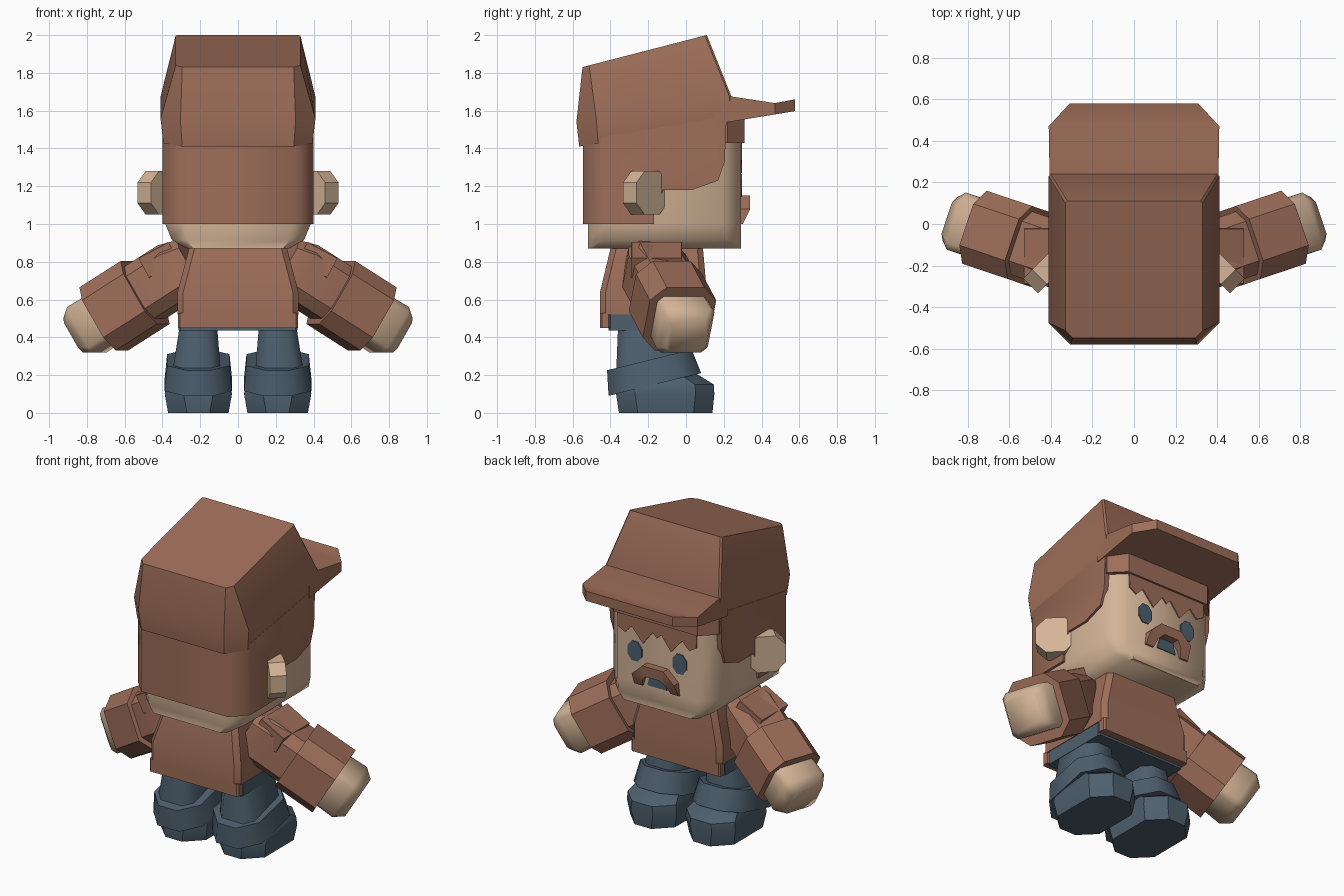
import bpy, bmesh, math
from mathutils import Vector as V

if "Cube" in bpy.data.objects:
    bpy.data.objects.remove(bpy.data.objects["Cube"])


def material(name, rgb):
    m = bpy.data.materials.new(name)
    m.diffuse_color = (*rgb, 1)
    m.use_nodes = True
    m.node_tree.nodes["Principled BSDF"].inputs["Base Color"].default_value = m.diffuse_color
    return m


BROWN = material("warm brown", (0.34, 0.155, 0.10))
SKIN = material("tan skin", (0.66, 0.46, 0.31))
SLATE = material("slate blue", (0.075, 0.115, 0.155))


def loft(name, rings, mat, side=1, angle=35):
    """Skin equal-length rings and cap both ends; side=-1 mirrors in x."""
    bm = bmesh.new()
    vs = [[bm.verts.new((p[0] * side, p[1], p[2])) for p in r] for r in rings]
    n = len(vs[0])
    for a, b in zip(vs, vs[1:]):
        for i in range(n):
            j = (i + 1) % n
            bm.faces.new((a[i], a[j], b[j], b[i]))
    bm.faces.new(vs[0])
    bm.faces.new(vs[-1])
    bmesh.ops.recalc_face_normals(bm, faces=bm.faces)
    me = bpy.data.meshes.new(name)
    bm.to_mesh(me)
    bm.free()
    me.materials.append(mat)
    ob = bpy.data.objects.new(name, me)
    bpy.context.collection.objects.link(ob)
    bpy.ops.object.select_all(action='DESELECT')
    ob.select_set(True)
    bpy.context.view_layer.objects.active = ob
    bpy.ops.object.shade_smooth_by_angle(angle=math.radians(angle))
    return ob


def plan(hx, y0, y1, cb, cf, z, slope=0, cx=0):
    """Chamfered rectangle seen from above; z rises by slope along y."""
    pts = [(-hx + cb, y0), (hx - cb, y0), (hx, y0 + cb), (hx, y1 - cf),
           (hx - cf, y1), (-hx + cf, y1), (-hx, y1 - cf), (-hx, y0 + cb)]
    return [(cx + x, y, z + slope * y) for x, y in pts]


def section(c, u, v, hu, hv, k):
    """Chamfered rectangle around c, spanned by axes u and v."""
    pts = [(-hu + k, -hv), (hu - k, -hv), (hu, -hv + k), (hu, hv - k),
           (hu - k, hv), (-hu + k, hv), (-hu, hv - k), (-hu, -hv + k)]
    return [c + u * a + v * b for a, b in pts]


def plate(name, outline, y0, y1, mat):
    """Flat plate from an x-z outline."""
    return loft(name, [[(x, y, z) for x, z in outline] for y in (y0, y1)], mat)


# head
loft("head", [plan(0.27, -0.52, 0.29, 0.03, 0.03, 0.87),
              plan(0.35, -0.52, 0.29, 0.08, 0.07, 0.915),
              plan(0.385, -0.52, 0.29, 0.10, 0.10, 1.0),
              plan(0.385, -0.52, 0.29, 0.10, 0.10, 1.58)], SKIN, angle=50)

# hair: side profile swept across the head, back corners chamfered
hair = []
for x, yb in ((-0.40, -0.45), (-0.31, -0.545), (0.31, -0.545), (0.40, -0.45)):
    hair.append([(x, y, z) for y, z in (
        (yb, 1.0), (-0.17, 1.0), (-0.17, 1.07), (-0.12, 1.18), (0.03, 1.18),
        (0.17, 1.23), (0.205, 1.33), (0.215, 1.57), (yb, 1.46))])
loft("hair", hair, BROWN, angle=50)
loft("fringe", [plan(0.39, 0.1, 0.31, 0, 0.09, z) for z in (1.43, 1.58)], BROWN)
teeth = [(0.28, 1.34), (0.23, 1.31), (0.18, 1.36), (0.10, 1.27), (0.03, 1.36),
         (0.0, 1.33)]
left = [(-x, z) for x, z in reversed(teeth[:-1])]
plate("fringe_points", [(0.285, 1.45)] + teeth + left + [(-0.285, 1.45)],
      0.289, 0.297, BROWN)

# cap with tilted crown and peak
loft("cap_crown", [plan(0.395, -0.565, 0.24, 0.10, 0.01, 1.503, 0.164),
                   plan(0.41, -0.58, 0.24, 0.105, 0.01, 1.636, 0.165),
                   plan(0.33, -0.548, 0.11, 0.035, 0.01, 1.972, 0.258)], BROWN)
peak = []
for x, y in ((0.41, 0.47), (0.31, 0.578)):
    peak.append((x, y))
edge = [(0.405, 0.15)] + peak + [(-x, y) for x, y in reversed(peak)] + [(-0.405, 0.15)]
inner = [(0.405, 0.24), (0.41, 0.47), (-0.41, 0.47), (-0.405, 0.24)]
low = [(x, y, 1.503 + 0.164 * y) for x, y in edge]
top = [(x, y, {0.15: 1.66, 0.47: 1.64}.get(y, 1.66)) for x, y in edge]
loft("cap_peak", [
    [low[0], low[5], top[5], top[0]],
    [(0.406, 0.24, 1.542), (-0.406, 0.24, 1.542), (-0.406, 0.24, 1.675), (0.406, 0.24, 1.675)],
    [low[1], low[4], top[4], top[1]],
    [low[2], low[3], top[3], top[2]]], BROWN, angle=20)

# painted eyes and mouth
for s in (1, -1):
    plate("eye", [(s * 0.16 + 0.055 * math.cos(a), 1.205 + 0.068 * math.sin(a))
                  for a in [math.pi / 4 * (i + 0.5) for i in range(8)]],
          0.289, 0.296, SLATE)
plate("mouth", [(-0.07, 1.01), (0.07, 1.01), (0.05, 1.08), (-0.05, 1.08)],
      0.289, 0.296, SLATE)

# moustache: wedge swept along an arch
half = [(0.16, 1.0, 0.10, 1.0), (0.15, 1.08, 0.085, 1.05), (0.075, 1.15, 0.05, 1.085)]
arch = half + [(-a, b, -c, d) for a, b, c, d in reversed(half)]


def depth(z):
    return min(0.34, 0.30 + (z - 1.0) * 0.5)


loft("moustache", [[(a, 0.28, b), (a, depth(b), b), (c, depth(d), d), (c, 0.28, d)]
                   for a, b, c, d in arch], BROWN)

# coat: body, plus back and front panels that hang lower
loft("coat", [plan(0.32, -0.455, 0.11, 0.03, 0.03, 0.52),
              plan(0.32, -0.455, 0.11, 0.03, 0.03, 0.64),
              plan(0.26, -0.40, 0.09, 0.03, 0.03, 0.87)], BROWN)
for name, y0, y1 in (("coat_back_panel", -0.455, -0.40), ("coat_front_panel", 0.05, 0.11)):
    loft(name, [plan(0.318, y0, y1, 0.01, 0.01, z) for z in (0.45, 0.53)], BROWN)
loft("hips", [plan(0.315, -0.41, 0.06, 0.01, 0.01, z) for z in (0.435, 0.525)], SLATE)

# arm axes: d along the arm, w across it, u upward
d = V((0.83, 0.28, -0.53)).normalized()
w = V((-d.y, d.x, 0)).normalized()
u = d.cross(w)
wrist = V((0.605, -0.07, 0.565))
pd = V((0.88, 0, -0.47)).normalized()
pu = V((0.47, 0, 0.88)).normalized()
Y = V((0, 1, 0))


def limb(name, stations, mat, s, angle=35):
    loft(name, [section(wrist + d * t, u, w, a, b, k) for t, a, b, k in stations],
         mat, s, angle)


for s, tag in ((1, "right"), (-1, "left")):
    # arms
    limb(tag + "_sleeve", [(-0.46, 0.13, 0.13, 0.05), (-0.36, 0.16, 0.16, 0.06),
                           (-0.05, 0.16, 0.16, 0.06)], BROWN, s)
    limb(tag + "_cuff", [(-0.14, 0.195, 0.185, 0.08), (0.13, 0.195, 0.185, 0.08)], BROWN, s)
    limb(tag + "_hand", [(0.05, 0.135, 0.14, 0.03), (0.24, 0.14, 0.145, 0.03),
                         (0.30, 0.105, 0.11, 0.03)], SKIN, s, 60)
    pad = V((0.42, -0.155, 0.81))
    loft(tag + "_shoulder_pad", [section(pad + pd * t, pu, Y, 0.06, 0.135, 0.003)
                                 for t in (-0.09, 0.09)], BROWN, s)
    # ear, turned outward and forward
    n = V((0.71, 0.71, 0))
    e = V((0.71, -0.71, 0))
    c = V((0.45, -0.18, 1.165))
    loft(tag + "_ear", [section(c + n * t, e, V((0, 0, 1)), 0.115, 0.115, 0.06)
                        for t in (-0.10, 0)], SKIN, s)
    # legs and boots
    loft(tag + "_trouser_leg", [plan(0.13, -0.37, 0.0, 0.05, 0.05, 0.2, 0, 0.22),
                                plan(0.10, -0.36, -0.02, 0.05, 0.05, 0.45, 0, 0.21)],
         SLATE, s, 50)
    loft(tag + "_boot_cuff", [plan(0.178, -0.41, 0.08, 0.10, 0.10, 0.191, 0.245, 0.21),
                              plan(0.165, -0.418, 0.03, 0.10, 0.10, 0.328, 0.245, 0.21)],
         SLATE, s, 50)
    loft(tag + "_boot", [plan(0.16, -0.355, 0.14, 0.10, 0.10, 0.0, 0, 0.21),
                         plan(0.178, -0.37, 0.15, 0.10, 0.10, 0.10, 0, 0.21),
                         plan(0.172, -0.36, 0.148, 0.10, 0.10, 0.15, 0, 0.21),
                         plan(0.14, -0.34, 0.05, 0.09, 0.09, 0.21, 0, 0.21)], SLATE, s, 40)
